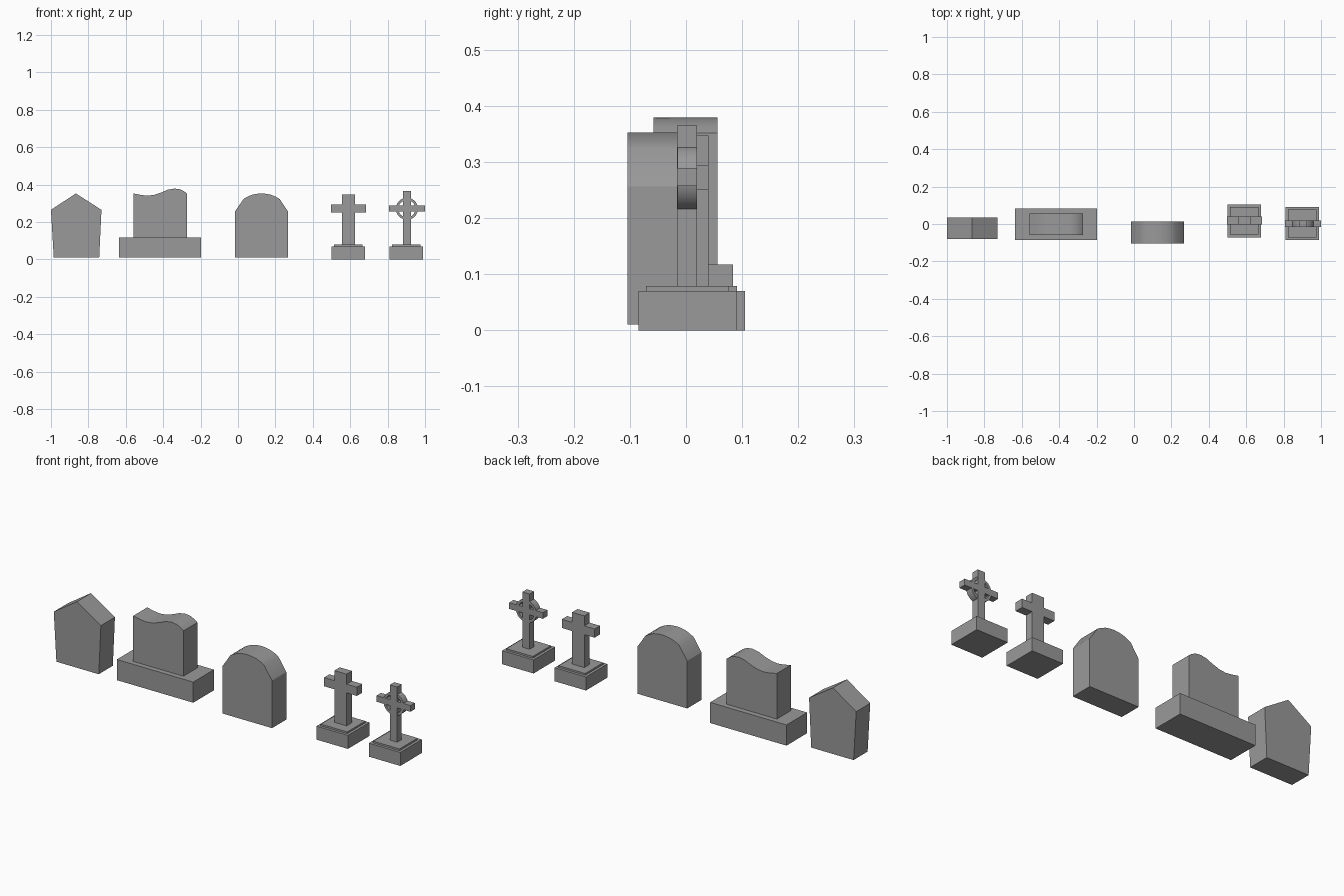
import bpy, bmesh, math

cube = bpy.data.objects.get("Cube")
if cube:
    bpy.data.objects.remove(cube, do_unlink=True)

GREY = (0.32, 0.32, 0.32, 1)
stone = bpy.data.materials.new("grey stone")
stone.use_nodes = True
stone.diffuse_color = GREY
stone.node_tree.nodes["Principled BSDF"].inputs["Base Color"].default_value = GREY


def slab(name, outline, y0, y1, smooth=False):
    """Extrude a front outline (x, z) from y0 back to y1."""
    bm = bmesh.new()
    face = bm.faces.new([bm.verts.new((x, y0, z)) for x, z in outline])
    moved = bmesh.ops.extrude_face_region(bm, geom=[face])["geom"]
    bmesh.ops.translate(bm, vec=(0, y1 - y0, 0),
                        verts=[v for v in moved if isinstance(v, bmesh.types.BMVert)])
    bmesh.ops.recalc_face_normals(bm, faces=bm.faces)
    return finish(name, bm, smooth)


def finish(name, bm, smooth):
    mesh = bpy.data.meshes.new(name)
    bm.to_mesh(mesh)
    bm.free()
    mesh.materials.append(stone)
    obj = bpy.data.objects.new(name, mesh)
    bpy.context.collection.objects.link(obj)
    if smooth:
        bpy.ops.object.select_all(action="DESELECT")
        obj.select_set(True)
        bpy.context.view_layer.objects.active = obj
        bpy.ops.object.shade_smooth_by_angle(angle=math.radians(30))
    return obj


def box(name, x0, x1, y0, y1, z0, z1):
    return slab(name, [(x0, z0), (x1, z0), (x1, z1), (x0, z1)], y0, y1)


def ring(name, cx, cz, inner, outer, y0, y1, steps=32):
    """Flat-sided ring facing the front."""
    bm = bmesh.new()
    section = [(inner, y0), (outer, y0), (outer, y1), (inner, y1)]
    loops = []
    for i in range(steps):
        a = math.tau * i / steps
        loops.append([bm.verts.new((cx + r * math.cos(a), y, cz + r * math.sin(a)))
                      for r, y in section])
    for i in range(steps):
        p, q = loops[i - 1], loops[i]
        for j in range(4):
            bm.faces.new((p[j - 1], p[j], q[j], q[j - 1]))
    bmesh.ops.recalc_face_normals(bm, faces=bm.faces)
    return finish(name, bm, True)


def cross(name, cx, half_shaft, half_arm, y0, y1, top, arm_z):
    """One-piece cross outline standing on its plinth."""
    low, high = arm_z
    right = [(half_shaft, 0.075), (half_shaft, low), (half_arm, low),
             (half_arm, high), (half_shaft, high), (half_shaft, top)]
    outline = [(cx + x, z) for x, z in right] + [(cx - x, z) for x, z in reversed(right)]
    return slab(name, outline, y0, y1)


def plinth(name, cx, cy):
    """Square block with a thin smaller step on top."""
    for part, half, z0, z1 in (("block", 0.09, 0, 0.07), ("step", 0.076, 0.07, 0.079)):
        box(f"{name}_{part}", cx - half, cx + half, cy - half + 0.002, cy + half - 0.002, z0, z1)


# Pointed headstone
slab("pointed_headstone",
     [(-0.985, 0.01), (-0.742, 0.01), (-0.73, 0.265), (-0.867, 0.353), (-1, 0.265)],
     -0.08, 0.035)

# Wavy headstone on a wide base
wave = [(-0.56, 0.353), (-0.52, 0.345), (-0.485, 0.341), (-0.45, 0.345), (-0.41, 0.358),
        (-0.375, 0.373), (-0.34, 0.379), (-0.31, 0.375), (-0.288, 0.364), (-0.272, 0.352)]
slab("wavy_headstone", [(-0.272, 0.117), (-0.56, 0.117)] + wave, -0.058, 0.056, True)
box("wavy_headstone_base", -0.635, -0.197, -0.085, 0.084, 0.01, 0.117)

# Round-topped headstone, mirrored about its centre
half = [(0.142, 0.01), (0.142, 0.256), (0.097, 0.323), (0.075, 0.336), (0.05, 0.346), (0.025, 0.351)]
slab("round_headstone",
     [(0.126 + x, z) for x, z in half] + [(0.126, 0.353)]
     + [(0.126 - x, z) for x, z in reversed(half)], -0.104, 0.013, True)

# Plain cross
plinth("plain_cross_plinth", 0.59, 0.017)
cross("plain_cross", 0.59, 0.035, 0.094, -0.004, 0.04, 0.347, (0.25, 0.295))

# Ringed cross
plinth("ringed_cross_plinth", 0.9, 0.003)
cross("ringed_cross", 0.903, 0.021, 0.097, -0.016, 0.02, 0.365, (0.257, 0.289))
ring("cross_ring", 0.903, 0.271, 0.046, 0.059, -0.0155, 0.0195)
